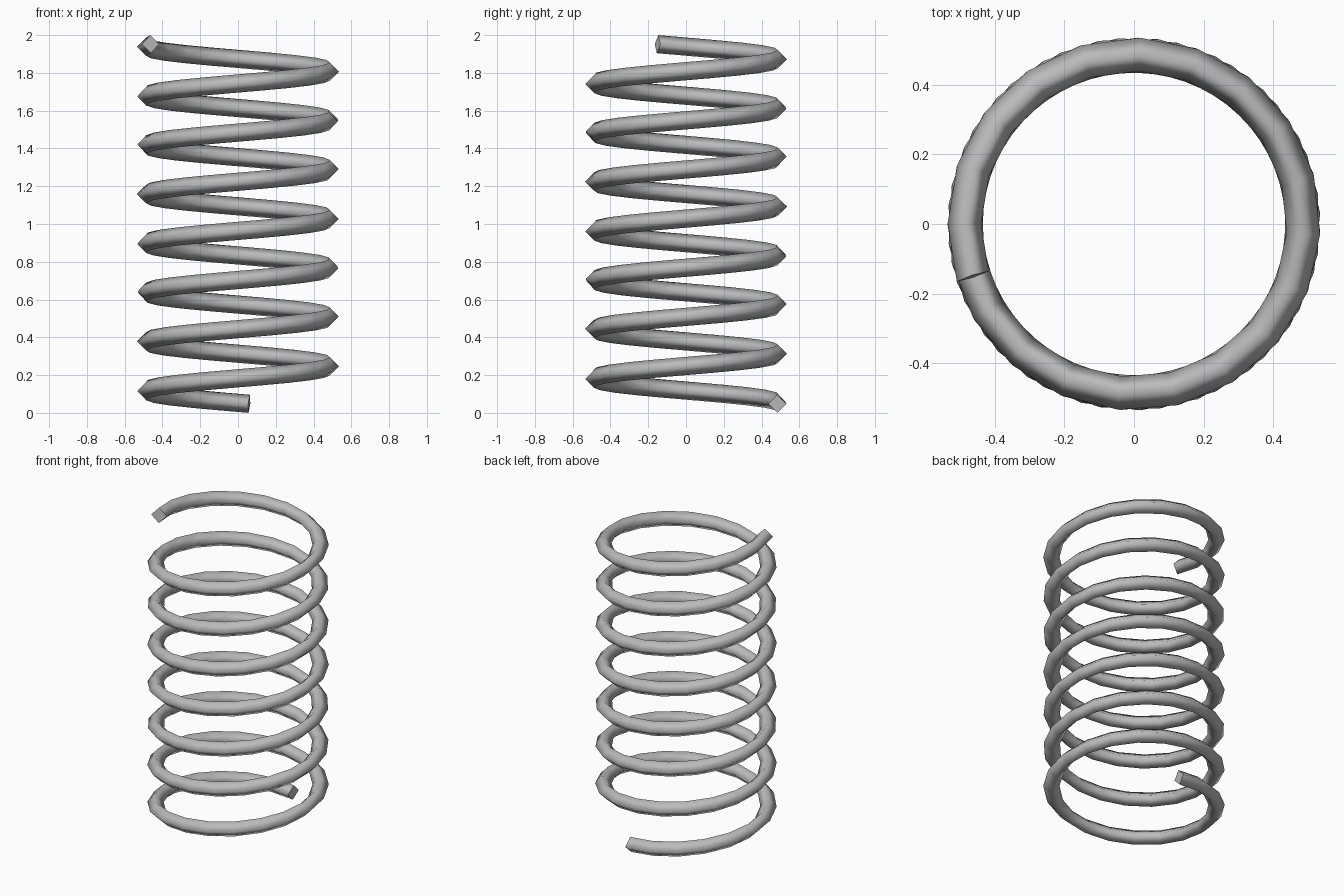
import bpy, bmesh, math
from mathutils import Vector

cube = bpy.data.objects.get("Cube")
if cube:
    bpy.data.objects.remove(cube, do_unlink=True)

# Plain grey metal
steel = bpy.data.materials.new("steel_grey")
steel.use_nodes = True
grey = (0.5, 0.5, 0.5, 1)
steel.diffuse_color = grey
steel.node_tree.nodes["Principled BSDF"].inputs["Base Color"].default_value = grey

COIL_RADIUS, WIRE_RADIUS, SIDES = 0.487, 0.048, 4
START, END, STEPS = math.radians(83), math.radians(198 + 7 * 360), 144
Z_LOW, Z_HIGH = WIRE_RADIUS, 2 - WIRE_RADIUS
SLOPE = (Z_HIGH - Z_LOW) / (END - START)


def wire_ring(bm, angle):
    """One diamond cross-section, square to the helix path."""
    radial = Vector((math.cos(angle), math.sin(angle), 0))
    tangent = Vector((-math.sin(angle) * COIL_RADIUS, math.cos(angle) * COIL_RADIUS, SLOPE))
    upward = radial.cross(tangent.normalized())
    centre = radial * COIL_RADIUS + Vector((0, 0, Z_LOW + SLOPE * (angle - START)))
    turns = [math.tau * k / SIDES for k in range(SIDES)]
    return [bm.verts.new(centre + WIRE_RADIUS * (radial * math.cos(t) + upward * math.sin(t)))
            for t in turns]


# Coil: sweep the section along the helix and close both ends
bm = bmesh.new()
rings = [wire_ring(bm, START + (END - START) * i / STEPS) for i in range(STEPS + 1)]
for a, b in zip(rings, rings[1:]):
    for k in range(SIDES):
        n = (k + 1) % SIDES
        bm.faces.new((a[k], a[n], b[n], b[k])).smooth = True
for ring in (rings[0], rings[-1]):
    cap = bm.faces.new(ring)
    for edge in cap.edges:
        edge.smooth = False
bmesh.ops.recalc_face_normals(bm, faces=bm.faces)

mesh = bpy.data.meshes.new("spring_coil")
bm.to_mesh(mesh)
bm.free()
mesh.materials.append(steel)
bpy.context.collection.objects.link(bpy.data.objects.new("spring_coil", mesh))
